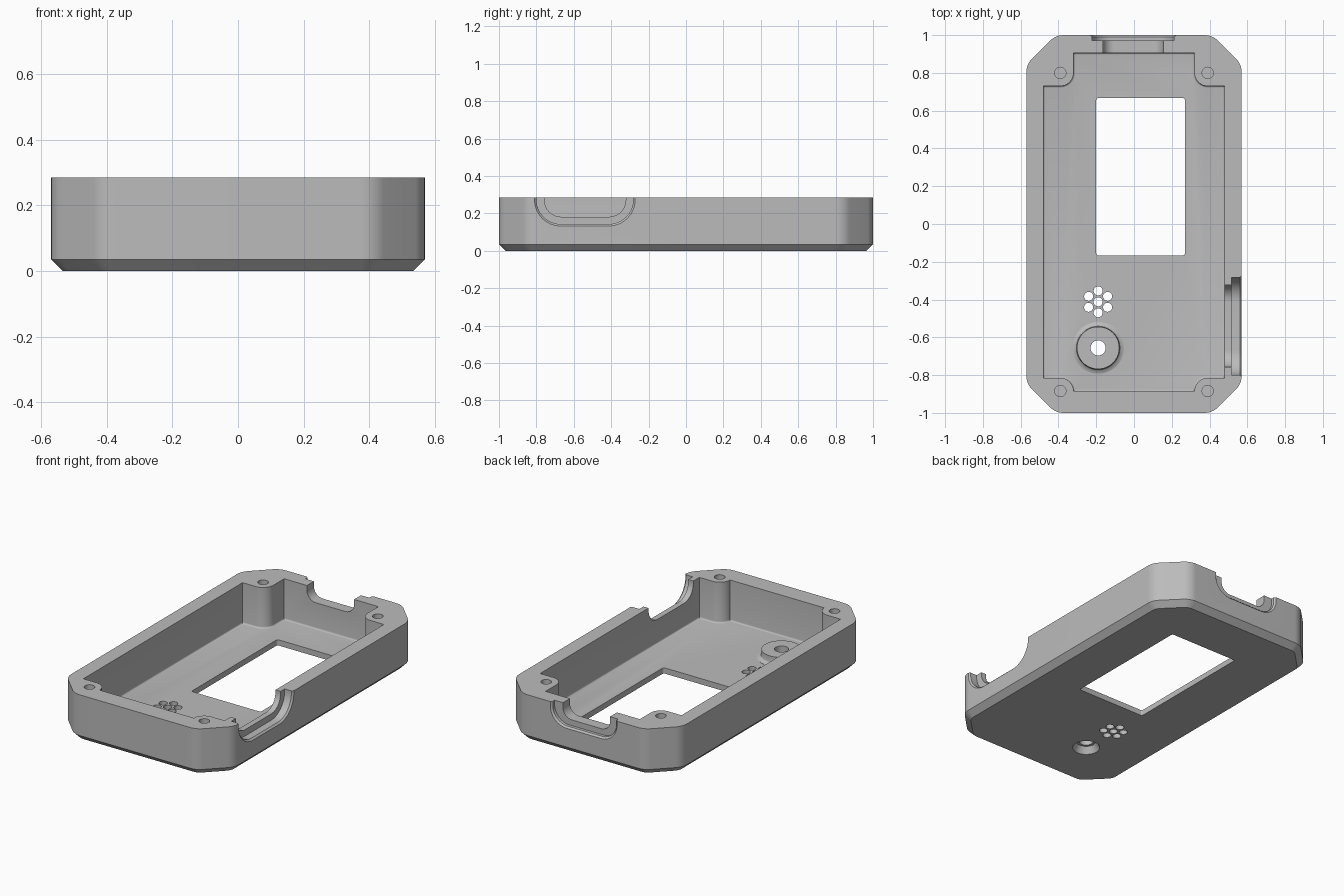
import bpy, bmesh, math
from mathutils import Vector

cube = bpy.data.objects.get("Cube")
if cube:
    bpy.data.objects.remove(cube)

HEIGHT, FLOOR, RIM = 0.285, 0.035, 0.4

grey = bpy.data.materials.new("plain_grey")
grey.use_nodes = True
grey.diffuse_color = (0.5, 0.5, 0.5, 1)
grey.node_tree.nodes["Principled BSDF"].inputs["Base Color"].default_value = grey.diffuse_color


def rounded(corners, steps=8):
    """Round each (x, y, radius) corner of a polygon."""
    out = []
    for i, (x, y, r) in enumerate(corners):
        p = Vector((x, y))
        a = (Vector(corners[i - 1][:2]) - p).normalized()
        b = (Vector(corners[(i + 1) % len(corners)][:2]) - p).normalized()
        if r == 0:
            pts = [p]
        else:
            half = a.angle(b) / 2
            centre = p + (a + b).normalized() * (r / math.sin(half))
            u = p + a * (r / math.tan(half)) - centre
            v = p + b * (r / math.tan(half)) - centre
            pts = [centre + u.lerp(v, k / steps).normalized() * r for k in range(steps + 1)]
        for q in pts:
            if not out or (q - out[-1]).length > 1e-4:
                out.append(q)
    if (out[0] - out[-1]).length < 1e-4:
        out.pop()
    return out


def loft(name, rings, bevel=0):
    """Skin matching rings of points and cap both ends; bevel rounds the first cap."""
    bm = bmesh.new()
    loops = [[bm.verts.new(p) for p in ring] for ring in rings]
    cap = bm.faces.new(loops[0])
    bm.faces.new(loops[-1])
    for a, b in zip(loops, loops[1:]):
        for i in range(len(a)):
            bm.faces.new((a[i - 1], a[i], b[i], b[i - 1]))
    bmesh.ops.recalc_face_normals(bm, faces=bm.faces[:])
    if bevel:
        bmesh.ops.bevel(bm, geom=list(cap.edges), offset=bevel, segments=4,
                        profile=0.5, affect='EDGES', clamp_overlap=True)
    mesh = bpy.data.meshes.new(name)
    bm.to_mesh(mesh)
    bm.free()
    mesh.materials.append(grey)
    obj = bpy.data.objects.new(name, mesh)
    bpy.context.collection.objects.link(obj)
    return obj


def prism(name, outline, z0, z1, bevel=0):
    return loft(name, [[(p.x, p.y, z) for p in outline] for z in (z0, z1)], bevel)


def lathe(name, x, y, profile, n=40):
    """Turn a (radius, height) profile about a vertical axis."""
    turn = [2 * math.pi * k / n for k in range(n)]
    return loft(name, [[(x + r * math.cos(t), y + r * math.sin(t), z) for t in turn]
                       for r, z in profile])


def combine(target, other, operation='DIFFERENCE'):
    other.hide_render = True
    mod = target.modifiers.new(other.name, 'BOOLEAN')
    mod.operation, mod.solver, mod.object = operation, 'EXACT', other
    bpy.context.view_layer.objects.active = target
    bpy.ops.object.modifier_apply(modifier=mod.name)
    bpy.data.objects.remove(other)


def shell_outline(inset):
    """Rectangle with cut, softened corners, moved inward by inset."""
    x, y = 0.57 - inset, 1 - inset
    c = 0.155 - inset * (2 - math.sqrt(2))
    r = 0.1 - inset
    return rounded([(x, c - y, r), (x, y - c, r), (x - c, y, r), (c - x, y, r),
                    (-x, y - c, r), (-x, c - y, r), (c - x, -y, r), (x - c, -y, r)])


# Outer shell with chamfered underside
case = loft("enclosure_shell", [[(p.x, p.y, z) for p in shell_outline(inset)]
                                for inset, z in ((0.035, 0), (0, 0.035), (0, HEIGHT))])

# Cavity that leaves rounded screw posts in the corners
right = [(0.32, -0.885, 0), (0.32, -0.815, 0.07), (0.48, -0.815, 0),
         (0.48, 0.73, 0), (0.32, 0.73, 0.07), (0.32, 0.905, 0)]
left = [(-x, y, r) for x, y, r in reversed(right)]
combine(case, prism("cavity", rounded(right + left), FLOOR, RIM, 0.012))

# Raised button collar with a softened foot
bx, by = -0.19, -0.656
combine(case, lathe("button_collar", bx, by, [
    (0.137, 0.02), (0.137, 0.036), (0.123, 0.04), (0.115, 0.048),
    (0.112, 0.06), (0.112, 0.085)], 64), 'UNION')

# Button hole with a dished underside
combine(case, lathe("button_hole", bx, by, [
    (0.078, -0.02), (0.078, 0), (0.055, 0.04), (0.04, 0.04), (0.04, 0.2)], 48))

# Screen window
combine(case, prism("screen_window", rounded(
    [(x, y, 0.012) for x, y in ((-0.2, -0.167), (0.27, -0.167), (0.27, 0.667), (-0.2, 0.667))],
    4), -0.1, 0.2))

# Speaker holes: one in the middle and six around it
spots = [(0, 0)] + [(0.058 * math.cos(t), 0.058 * math.sin(t))
                    for t in (math.radians(30 + 60 * k) for k in range(6))]
for dx, dy in spots:
    combine(case, lathe("speaker_hole", bx + dx, -0.412 + dy, [(0.024, -0.1), (0.024, 0.2)], 20))

# Blind screw holes
for sx in (-0.39, 0.39):
    for sy in (-0.884, 0.8):
        combine(case, lathe("screw_hole", sx, sy, [(0.03, 0.08), (0.03, RIM)], 24))


def slot(name, place, sections):
    """U-shaped notch open at the rim; sections are (depth, start, end, bottom, radius)."""
    rings = []
    for d, s0, s1, zb, r in sections:
        u = rounded([(s0, RIM, 0), (s0, zb, r), (s1, zb, r), (s1, RIM, 0)], 10)
        rings.append([place(d, p.x, p.y) for p in u])
    combine(case, loft(name, rings))


def stepped_slot(name, place, face, step, inner, wide, narrow):
    s0, s1, zb, r = wide
    lip = 0.01
    tight = (s0 + lip, s1 - lip, zb + lip, r - lip)
    slot(name + "_recess", place, [(face + 0.05, *wide), (face, *wide),
                                   (face - lip, *tight), (step, *tight)])
    slot(name + "_opening", place, [(step + 0.01, *narrow), (inner, *narrow)])


# Stepped cable notches in the left wall and the back wall
stepped_slot("side_notch", lambda d, s, z: (d, s, z), 0.57, 0.515, 0.45,
             (-0.81, -0.272, 0.133, 0.14), (-0.757, -0.322, 0.182, 0.09))
stepped_slot("back_notch", lambda d, s, z: (s, d, z), 1.0, 0.972, 0.88,
             (-0.232, 0.222, 0.15, 0.11), (-0.165, 0.155, 0.195, 0.06))

# Smooth the curves, keep the edges crisp
bpy.ops.object.select_all(action='DESELECT')
case.select_set(True)
bpy.context.view_layer.objects.active = case
bpy.ops.object.shade_smooth_by_angle(angle=math.radians(30))
